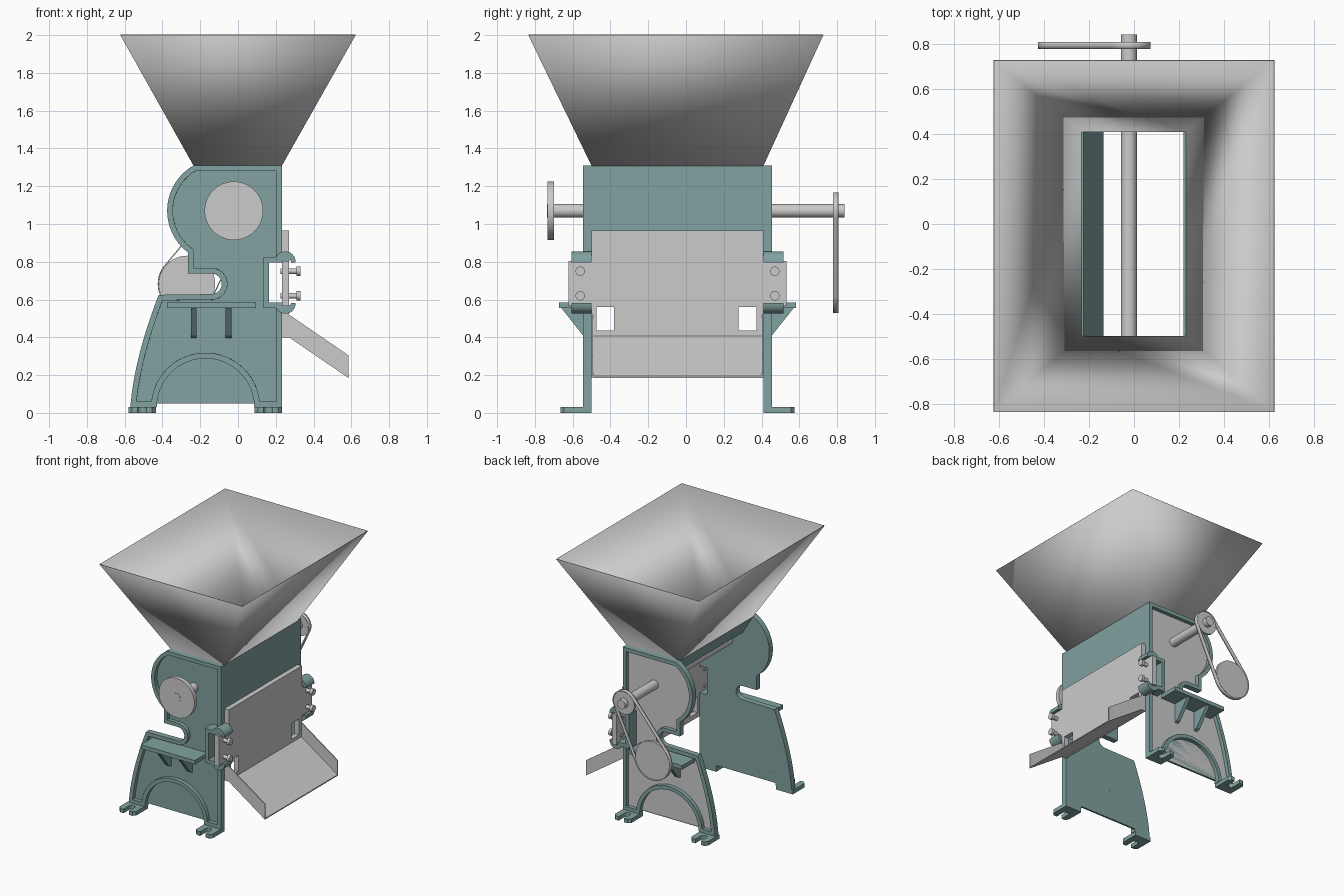
import bpy, bmesh
from math import sin, cos, pi, radians, acos, atan2, hypot
from mathutils import Matrix

if "Cube" in bpy.data.objects:
    bpy.data.objects.remove(bpy.data.objects["Cube"])

YC = -0.045                      # mid plane between the two side frames
teal = bpy.data.materials.new("teal_paint")
teal.diffuse_color = (0.22, 0.36, 0.35, 1)
teal.use_nodes = True
teal.node_tree.nodes["Principled BSDF"].inputs["Base Color"].default_value = teal.diffuse_color
grey = bpy.data.materials.new("bare_metal")
grey.diffuse_color = (0.6, 0.6, 0.6, 1)
grey.use_nodes = True
grey.node_tree.nodes["Principled BSDF"].inputs["Base Color"].default_value = grey.diffuse_color


def finish(name, bm, mats=()):
    me = bpy.data.meshes.new(name)
    bm.to_mesh(me)
    bm.free()
    ob = bpy.data.objects.new(name, me)
    bpy.context.collection.objects.link(ob)
    for m in mats:
        me.materials.append(m)
    return ob


def prism_bm(pts, axis, a, b, caps=True):
    """Extrude a 2D outline along an axis: x takes (y,z), y takes (x,z), z takes (x,y)."""
    place = {'x': lambda p, t: (t, p[0], p[1]),
             'y': lambda p, t: (p[0], t, p[1]),
             'z': lambda p, t: (p[0], p[1], t)}[axis]
    bm = bmesh.new()
    A = [bm.verts.new(place(p, a)) for p in pts]
    B = [bm.verts.new(place(p, b)) for p in pts]
    n = len(pts)
    for i in range(n):
        bm.faces.new((A[i], A[(i + 1) % n], B[(i + 1) % n], B[i]))
    if caps:
        bm.faces.new(A)
        bm.faces.new(B)
    bmesh.ops.recalc_face_normals(bm, faces=bm.faces)
    return bm


def prism(name, pts, axis, a, b, mats=(), caps=True):
    return finish(name, prism_bm(pts, axis, a, b, caps), mats)


def box(name, x0, x1, y0, y1, z0, z1, mats=()):
    return prism(name, [(x0, y0), (x1, y0), (x1, y1), (x0, y1)], 'z', z0, z1, mats)


def arc(cx, cz, r, a0, a1, n=24):
    return [(cx + r * cos(radians(a0 + (a1 - a0) * i / n)),
             cz + r * sin(radians(a0 + (a1 - a0) * i / n))) for i in range(n + 1)]


def disc(name, c, r, axis, a, b, n=48):
    return prism(name, arc(c[0], c[1], r, 0, 360 - 360 / n, n - 1), axis, a, b)


def bezier(p0, p1, p2, n=14):
    return [tuple((1 - t) ** 2 * u + 2 * t * (1 - t) * v + t * t * w
                  for u, v, w in zip(p0, p1, p2)) for t in [i / n for i in range(n + 1)]]


# Outline of the cast side frame: drum hood, motor slot, curved leg, arch, front notch
outline = [(0.232, 1.31)]
outline += arc(-0.099, 1.07, 0.276, 119.5, 233)
outline += [(-0.265, 0.737)]
outline += arc(-0.14, 0.683, 0.054, 90, -90, 16)
outline += bezier((-0.42, 0.625), (-0.55, 0.29), (-0.57, 0.03))
outline += arc(-0.172, 0.03, 0.258, 180, 0, 32)
outline += [(0.232, 0.03), (0.232, 0.585), (0.165, 0.585), (0.165, 0.795), (0.232, 0.795)]

hook = [(0.165, 0.795), (0.262, 0.797), (0.275, 0.812), (0.282, 0.797), (0.305, 0.797)]
hook += arc(0.25, 0.80, 0.055, 10, 150, 12) + [(0.195, 0.825), (0.165, 0.825)]

for tag, s in (("front", -1), ("back", 1)):
    def y(d):
        return YC + s * d

    # Side frame with raised rim and recessed panel
    bm = prism_bm(outline, 'y', y(0.455), y(0.5))
    bm.faces.ensure_lookup_table()
    face = max((f for f in bm.faces if len(f.verts) > 4), key=lambda f: s * f.calc_center_median().y)
    bmesh.ops.inset_region(bm, faces=[face], thickness=0.03, use_even_offset=True)
    bmesh.ops.inset_region(bm, faces=[face], thickness=0.0003, depth=-0.03)
    face.material_index = 1 if s > 0 else 0
    finish(tag + "_side_frame", bm, (teal, grey))

    # Thin web under the arch
    a = 4.5
    prism(tag + "_arch_web", arc(-0.172, 0.03, 0.258, a, 180 - a, 30), 'y', y(0.455), y(0.47), (teal,))

    # Slotted feet
    for side, x0 in (("left", -0.58), ("right", 0.087)):
        x1, xm = x0 + 0.145, x0 + 0.0725
        slot = [(xm + 0.024 * cos(t * pi / 8), y(0.55 - 0.024 * sin(t * pi / 8))) for t in range(9)]
        foot = [(x0, y(0.455)), (x1, y(0.455)), (x1, y(0.60)), (x1 - 0.02, y(0.62)),
                (xm + 0.024, y(0.62))] + slot + [(xm - 0.024, y(0.62)), (x0 + 0.02, y(0.62)), (x0, y(0.60))]
        prism(f"{tag}_{side}_foot", foot, 'z', 0, 0.032, (teal,))

    # Shelf with two gussets
    box(tag + "_shelf", -0.375, 0.095, y(0.456), y(0.628), 0.554, 0.585, (teal,))
    for i, x0 in enumerate((-0.25, -0.065)):
        prism(f"{tag}_gusset_{i + 1}", [(y(0.465), 0.555), (y(0.615), 0.555), (y(0.5), 0.41), (y(0.465), 0.395)],
              'x', x0, x0 + 0.03, (teal,))

    # Clamp frame: back bar and two hooked jaws
    box(tag + "_clamp_bar", 0.135, 0.165, y(0.456), y(0.56), 0.555, 0.825, (teal,))
    prism(tag + "_upper_clamp_hook", hook, 'y', y(0.456), y(0.56), (teal,))
    prism(tag + "_lower_clamp_hook", [(px, 1.38 - pz) for px, pz in hook], 'y', y(0.456), y(0.56), (teal,))

    # Clamp bolts
    for i, z in enumerate((0.62, 0.75)):
        disc(f"{tag}_bolt_shank_{i + 1}", (y(0.515), z), 0.015, 'x', 0.225, 0.32, 20)
        disc(f"{tag}_bolt_head_{i + 1}", (y(0.515), z), 0.025, 'x', 0.31, 0.332, 24)

    # Chute side wall
    prism(tag + "_chute_wall", [(0.27, 0.40), (0.585, 0.185), (0.585, 0.305), (0.27, 0.52)],
          'y', y(0.447), y(0.455))

# Breast plate with side ears and two windows
half = [(0.455, 0.40), (0.455, 0.565), (0.578, 0.565), (0.578, 0.805), (0.455, 0.805), (0.455, 0.965)]
plate = prism("breast_plate", [(YC + d, z) for d, z in half] + [(YC - d, z) for d, z in reversed(half)],
              'x', 0.232, 0.27)
for y0 in (-0.475, 0.278):
    cutter = box("window_cutter", 0.2, 0.3, y0, y0 + 0.095, 0.435, 0.56)
    cutter.hide_render = True
    mod = plate.modifiers.new("window", 'BOOLEAN')
    mod.operation, mod.object, mod.solver = 'DIFFERENCE', cutter, 'EXACT'
    bpy.context.view_layer.objects.active = plate
    bpy.ops.object.modifier_apply(modifier=mod.name)
    bpy.data.objects.remove(cutter)

# Chute floor
prism("chute_floor", [(0.232, 0.40), (0.27, 0.40), (0.585, 0.185), (0.585, 0.194), (0.272, 0.408), (0.232, 0.408)],
      'y', YC - 0.455, YC + 0.455)

# Front cover and sloped guide sheet below the hopper
box("front_cover", 0.22, 0.232, YC - 0.456, YC + 0.456, 0.935, 1.31, (teal,))
prism("guide_sheet", [(-0.235, 1.31), (-0.225, 1.31), (-0.135, 1.16), (-0.145, 1.16)],
      'y', YC - 0.456, YC + 0.456, (teal,))

# Hopper: open tapered sheet
bm = bmesh.new()
rings = []
for x0, x1, y0, y1, z in ((-0.235, 0.232, -0.50, 0.41, 1.308), (-0.623, 0.623, -0.835, 0.727, 2.0)):
    rings.append([bm.verts.new((px, py, z)) for px, py in ((x0, y0), (x1, y0), (x1, y1), (x0, y1))])
for i in range(4):
    j = (i + 1) % 4
    bm.faces.new((rings[0][i], rings[0][j], rings[1][j], rings[1][i]))
hopper = finish("hopper", bm)
sol = hopper.modifiers.new("sheet", 'SOLIDIFY')
sol.thickness, sol.offset = 0.004, -1

# Drive shaft and flywheel
A, B, RA, RB = (-0.022, 1.07), (-0.27, 0.683), 0.09, 0.149
disc("drive_shaft", A, 0.036, 'y', -0.736, 0.84, 32)
disc("flywheel", A, 0.155, 'y', -0.733, -0.70, 64)

# Pulleys and belt
disc("small_pulley", A, RA, 'y', 0.783, 0.803)
disc("large_pulley", B, RB, 'y', 0.783, 0.803, 64)
base = atan2(A[1] - B[1], A[0] - B[0])
t = acos((RB - RA) / hypot(A[0] - B[0], A[1] - B[1]))
deg = 180 / pi
loop = arc(*A, RA, (base - t) * deg, (base + t) * deg, 28)
loop += arc(*B, RB, (base + t) * deg, (base - t) * deg + 360, 40)
belt = prism("drive_belt", loop, 'y', 0.777, 0.808, caps=False)
sol = belt.modifiers.new("thickness", 'SOLIDIFY')
sol.thickness, sol.offset = 0.006, 1

# Smooth the rounded parts, keep edges crisp
for ob in bpy.context.collection.objects:
    ob.select_set(True)
bpy.context.view_layer.objects.active = plate
bpy.ops.object.shade_smooth_by_angle(angle=radians(25))
